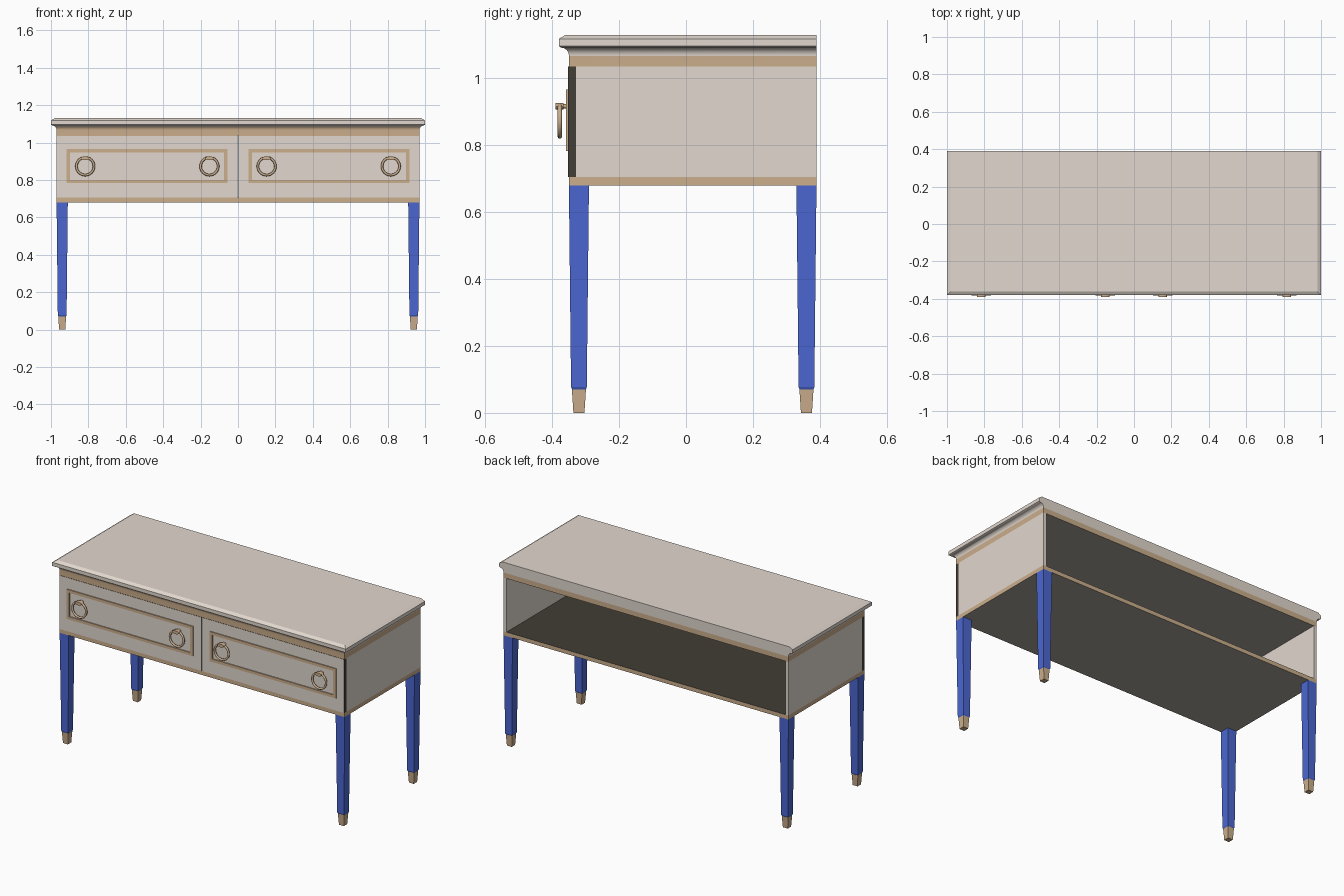
import bpy, bmesh, math
from mathutils import Matrix

if "Cube" in bpy.data.objects:
    bpy.data.objects.remove(bpy.data.objects["Cube"])


def material(name, rgb):
    m = bpy.data.materials.new(name)
    m.diffuse_color = (*rgb, 1)
    m.use_nodes = True
    m.node_tree.nodes["Principled BSDF"].inputs["Base Color"].default_value = m.diffuse_color
    return m


BEIGE = material("warm_beige", (0.76, 0.685, 0.62))
GOLD = material("antique_gold", (0.60, 0.425, 0.265))
BLUE = material("blue_paint", (0.07, 0.135, 0.64))
DARK = material("dark_interior", (0.054, 0.047, 0.037))
TAUPE = material("taupe_underside", (0.40, 0.365, 0.32))

HALF_X, FRONT, BACK = 0.97, -0.35, 0.39


def finish(bm, name, mats, rule=None, smooth=False):
    """Turn a bmesh into an object; rule(face) gives the material index."""
    bmesh.ops.recalc_face_normals(bm, faces=bm.faces)
    if rule:
        for f in bm.faces:
            f.material_index = rule(f)
    me = bpy.data.meshes.new(name)
    bm.to_mesh(me)
    bm.free()
    for m in mats:
        me.materials.append(m)
    ob = bpy.data.objects.new(name, me)
    bpy.context.collection.objects.link(ob)
    if smooth:
        bpy.ops.object.select_all(action='DESELECT')
        ob.select_set(True)
        bpy.context.view_layer.objects.active = ob
        bpy.ops.object.shade_smooth_by_angle()
    return ob


def loft(name, rings, mats, rule=None, closed=False, smooth=False):
    """Join rings of points with quads; cap the ends or close the loop."""
    bm = bmesh.new()
    vr = [[bm.verts.new(p) for p in r] for r in rings]
    n = len(vr[0])
    pairs = list(zip(vr, vr[1:])) + ([(vr[-1], vr[0])] if closed else [])
    for a, b in pairs:
        for i in range(n):
            j = (i + 1) % n
            bm.faces.new((a[i], a[j], b[j], b[i]))
    if not closed:
        bm.faces.new(vr[0])
        bm.faces.new(vr[-1])
    return finish(bm, name, mats, rule, smooth)


def rect(x0, x1, y0, y1, z):
    return [(x0, y0, z), (x1, y0, z), (x1, y1, z), (x0, y1, z)]


def box(name, x0, x1, y0, y1, z0, z1, mats, rule=None):
    return loft(name, [rect(x0, x1, y0, y1, z0), rect(x0, x1, y0, y1, z1)], mats, rule)


def moulding_ring(o, z):
    return rect(-HALF_X - o, HALF_X + o, FRONT - o, BACK, z)


# Crown: gold band, cove and chamfered top slab, flush at the back
cove = [(0.022 * (1 - math.cos(t * math.pi / 16)), 1.067 + 0.024 * math.sin(t * math.pi / 16))
        for t in range(9)]
profile = [(0, 1.035)] + cove + [(0.03, 1.096), (0.03, 1.118), (0.010, 1.13)]


def crown_rule(f):
    z = f.calc_center_median().z
    if f.normal.z < -0.99 and z < 1.05:
        return 2
    limit = 1.085 if f.normal.y < -0.2 else 1.067
    return 1 if z < limit else 0


loft("table_top", [moulding_ring(o, z) for o, z in profile], [BEIGE, GOLD, TAUPE],
     crown_rule, smooth=True)

# Bottom board: gold edge, dark floor, taupe underside
box("bottom_board", -HALF_X, HALF_X, FRONT, BACK, 0.68, 0.705, [GOLD, DARK, TAUPE],
    lambda f: 1 if f.normal.z > 0.9 else 2 if f.normal.z < -0.9 else 0)

for s, side in ((-1, "left"), (1, "right")):
    # Side panels
    x0, x1 = sorted((s * 0.95, s * HALF_X))
    box(side + "_side_panel", x0, x1, -0.328, BACK, 0.705, 1.035, [BEIGE])

    # Drawer front: dark board with a beige face
    x0, x1 = sorted((s * 0.002, s * HALF_X))
    box(side + "_drawer_front", x0, x1, -0.352, -0.328, 0.705, 1.035, [BEIGE, DARK],
        lambda f: 0 if f.normal.y < -0.9 else 1)

    # Raised gold frame on the drawer
    x0, x1 = sorted((s * 0.057, s * 0.917))
    rings = []
    for inset, y in ((0, -0.35), (0, -0.358), (0.018, -0.358), (0.018, -0.35)):
        a, b, c, d = x0 + inset, x1 - inset, 0.783 + inset, 0.966 - inset
        rings.append([(a, y, c), (b, y, c), (b, y, d), (a, y, d)])
    loft(side + "_drawer_frame", rings, [GOLD], closed=True)

    # Ring pulls
    for cx, place in ((0.153, "inner"), (0.817, "outer")):
        bpy.ops.mesh.primitive_torus_add(
            major_radius=0.047, minor_radius=0.0065, major_segments=32, minor_segments=12,
            location=(s * cx, -0.377, 0.873), rotation=(math.pi / 2, 0, 0))
        ring = bpy.context.object
        ring.name = f"{side}_{place}_pull_ring"
        ring.data.materials.append(GOLD)
        bpy.ops.object.shade_smooth_by_angle(angle=math.radians(60))
        # Oval knob and stem that hold the ring
        for part, rx, rz, y0, y1 in (("knob", 0.023, 0.010, -0.39, -0.366),
                                     ("stem", 0.012, 0.007, -0.368, -0.35)):
            bm = bmesh.new()
            bmesh.ops.create_cone(bm, cap_ends=True, segments=20, radius1=1, radius2=1, depth=1)
            bm.transform(Matrix.Translation((s * cx, (y0 + y1) / 2, 0.916))
                         @ Matrix.Diagonal((rx, y1 - y0, rz, 1))
                         @ Matrix.Rotation(math.pi / 2, 4, 'X'))
            finish(bm, f"{side}_{place}_pull_{part}", [GOLD])


# Square tapered legs with gold feet
def leg_ring(cx, cy, h, z):
    return rect(cx - h, cx + h, cy - h, cy + h, z)


for cx, side in ((-0.94, "left"), (0.94, "right")):
    for cy, end in ((-0.32, "front"), (0.36, "back")):
        loft(f"{end}_{side}_leg",
             [leg_ring(cx, cy, h, z) for h, z in ((0.0195, 0.068), (0.0235, 0.077),
                                                  (0.03, 0.681))], [BLUE])
        loft(f"{end}_{side}_foot",
             [leg_ring(cx, cy, h, z) for h, z in ((0.0165, 0), (0.021, 0.07))], [GOLD])
